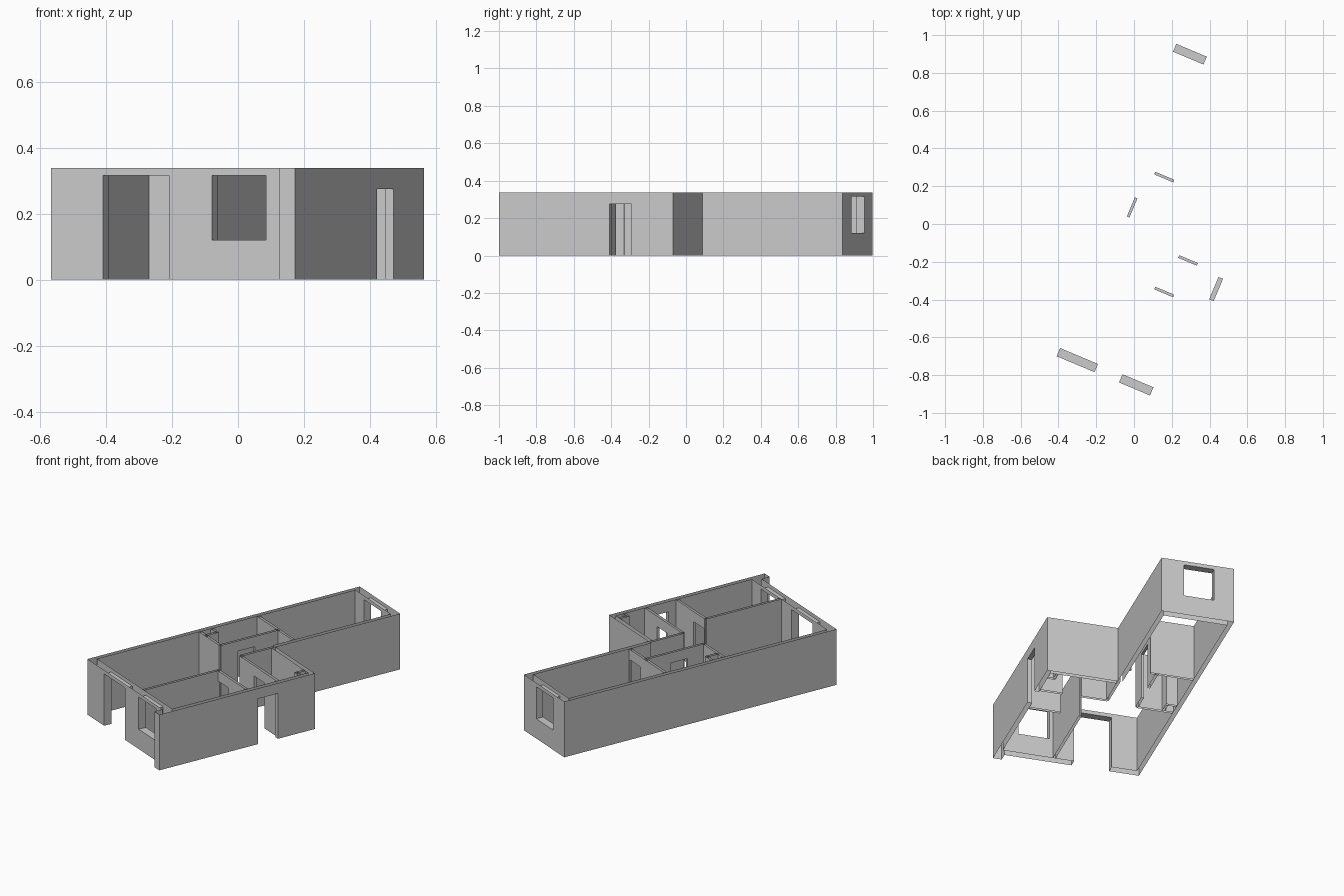
import bpy
import bmesh
from math import radians
from mathutils import Matrix, Vector

cube = bpy.data.objects.get("Cube")
if cube:
    bpy.data.objects.remove(cube, do_unlink=True)

HEIGHT = 0.338
THIN = 0.015
TURN = Matrix.Rotation(radians(-22.8), 4, 'Z')

plaster = bpy.data.materials.new("plain_grey")
plaster.use_nodes = True
grey = (0.6, 0.6, 0.6, 1)
plaster.diffuse_color = grey
plaster.node_tree.nodes["Principled BSDF"].inputs["Base Color"].default_value = grey


def wall(name, along, low, high, opening=None, caps=()):
    """Open-topped wall. low and high are its two faces: (offset, start, end).
    opening is (start, end, bottom, top); caps lists 0 and 1 for closed ends."""
    bm = bmesh.new()

    def point(run, across, z):
        return Vector((run, across, z) if along == "x" else (across, run, z))

    def quad(corners, normal):
        face = bm.faces.new([bm.verts.new(point(*c)) for c in corners])
        face.normal_update()
        if face.normal.dot(point(*normal)) < 0:
            face.normal_flip()

    def panel(across, start, end, bottom, top, side):
        quad([(start, across, bottom), (end, across, bottom),
              (end, across, top), (start, across, top)], (0, side, 0))

    def jamb(run, bottom, top, side, a, b):
        quad([(run, a, bottom), (run, b, bottom), (run, b, top), (run, a, top)],
             (side, 0, 0))

    # Two long faces, split around the opening
    for (across, start, end), side in ((low, -1), (high, 1)):
        if not opening:
            panel(across, start, end, 0, HEIGHT, side)
            continue
        o_start, o_end, sill, head = opening
        panel(across, start, o_start, 0, HEIGHT, side)
        panel(across, o_end, end, 0, HEIGHT, side)
        panel(across, o_start, o_end, head, HEIGHT, side)
        if sill > 0:
            panel(across, o_start, o_end, 0, sill, side)

    # Reveals of the opening
    a, b = low[0], high[0]
    if opening:
        jamb(o_start, sill, head, 1, a, b)
        jamb(o_end, sill, head, -1, a, b)
        for z, up in ((head, -1), (sill, 1)):
            if z > 0:
                quad([(o_start, a, z), (o_end, a, z), (o_end, b, z), (o_start, b, z)],
                     (0, 0, up))

    # Closed free ends
    for end in caps:
        jamb(low[1 + end], 0, HEIGHT, 1 if end else -1, a, b)

    bmesh.ops.remove_doubles(bm, verts=bm.verts, dist=0.0001)
    bm.transform(TURN)
    mesh = bpy.data.meshes.new(name)
    bm.to_mesh(mesh)
    bm.free()
    mesh.materials.append(plaster)
    obj = bpy.data.objects.new(name, mesh)
    bpy.context.collection.objects.link(obj)
    return obj


def partition(name, along, offset, start, end, opening=None, caps=()):
    wall(name, along, (offset - THIN / 2, start, end),
         (offset + THIN / 2, start, end), opening, caps)


# Plan lines of the outer shell
LEFT, LEFT_IN = -0.277, -0.252
RIGHT, RIGHT_IN = 0.547, 0.521
WING, WING_IN = 0.14, 0.115
FRONT, FRONT_IN = -0.804, -0.757
STEP, STEP_IN = 0.155, 0.13
BACK, BACK_IN = 0.966, 0.921
STUB, STUB_END = 0.497, -0.856

# Outer walls, mitred at the corners
wall("left_wall", "y", (LEFT, FRONT, BACK), (LEFT_IN, FRONT_IN, BACK_IN))
wall("back_wall", "x", (BACK_IN, LEFT_IN, WING_IN), (BACK, LEFT, WING),
     (-0.163, 0.012, 0.12, 0.315))
wall("wing_right_wall", "y", (WING_IN, STEP, BACK_IN), (WING, STEP, BACK))
wall("step_wall", "x", (STEP_IN, WING, RIGHT_IN), (STEP, WING, RIGHT))
wall("right_wall", "y", (RIGHT_IN, FRONT_IN, STEP_IN), (RIGHT, FRONT, STEP),
     (-0.213, -0.085, 0, 0.275))
wall("corner_stub", "y", (STUB, STUB_END, FRONT), (RIGHT, STUB_END, FRONT), caps=[0])

# Front wall in two bays: wide door and window
wall("front_door_wall", "x", (FRONT, LEFT, 0.22), (FRONT_IN, LEFT_IN, 0.22),
     (-0.106, 0.111, 0, 0.315))
wall("front_window_wall", "x", (FRONT, 0.22, STUB), (FRONT_IN, 0.22, RIGHT_IN),
     (0.252, 0.43, 0.12, 0.315))

# Inner partitions with their doors
partition("front_room_side", "y", 0.225, FRONT_IN, -0.27, caps=[1])
partition("front_room_back", "x", -0.27, 0.225, RIGHT_IN, (0.233, 0.341, 0, 0.275), [0])
partition("hall_back", "x", -0.067, 0.133, RIGHT_IN, (0.285, 0.392, 0, 0.275), [0])
partition("hall_side", "y", 0.133, -0.067, STEP, caps=[0])
partition("bath_front", "x", -0.088, LEFT_IN, -0.043, caps=[1])
partition("bath_side", "y", -0.043, -0.088, 0.291, (0.022, 0.132, 0, 0.275), [0])
partition("back_room_front", "x", 0.291, LEFT_IN, WING_IN, (-0.003, 0.106, 0, 0.275))

# Service shafts in two corners
partition("left_shaft_side", "y", -0.195, -0.088, -0.012)
partition("left_shaft_back", "x", -0.012, LEFT_IN, -0.188, caps=[1])
partition("right_shaft_side", "y", 0.482, 0.075, STEP_IN)
partition("right_shaft_front", "x", 0.075, 0.475, RIGHT_IN, caps=[0])
